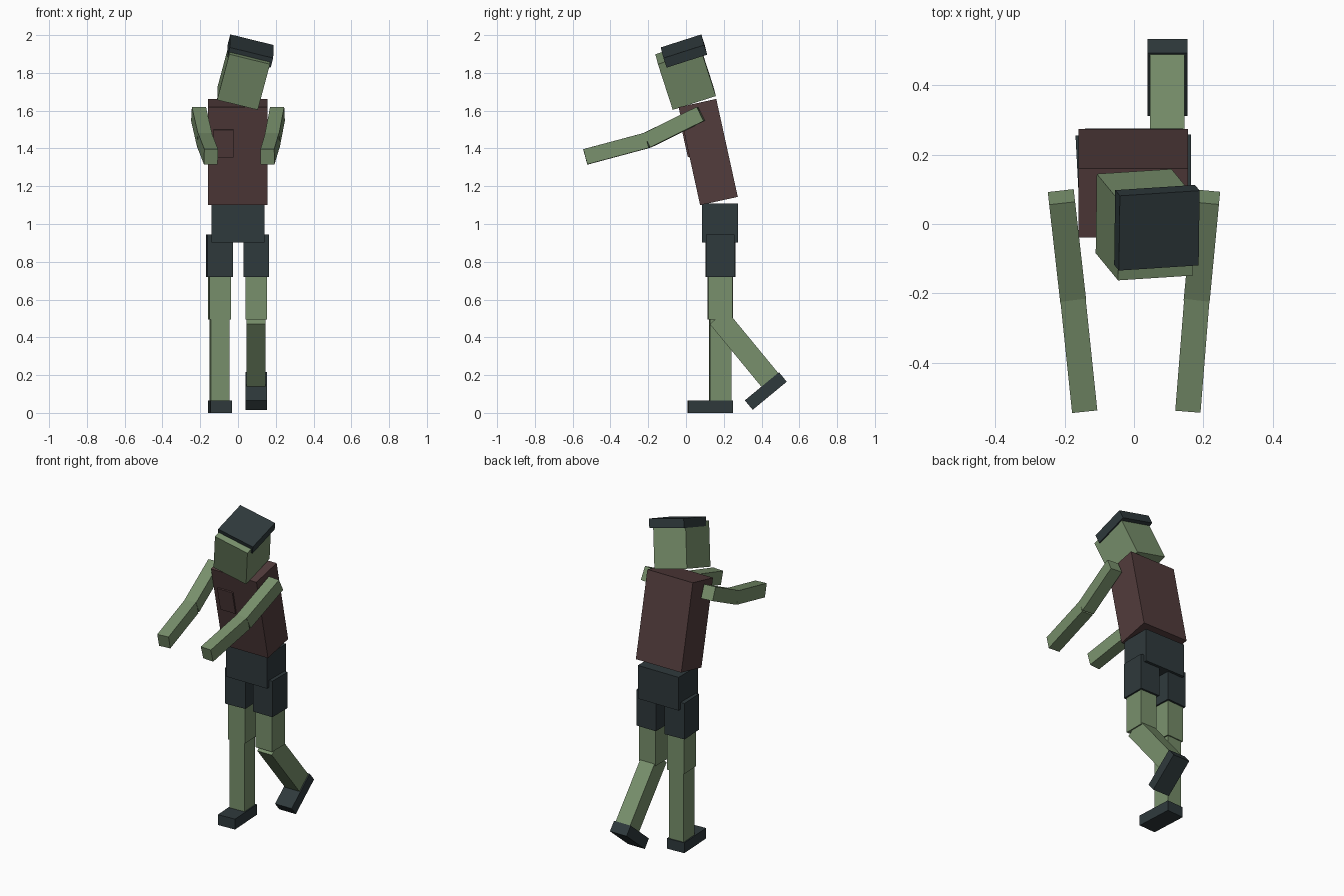
import bpy
from math import radians
from mathutils import Matrix, Vector

if "Cube" in bpy.data.objects:
    bpy.data.objects.remove(bpy.data.objects["Cube"])


def material(name, rgb):
    m = bpy.data.materials.new(name)
    m.diffuse_color = (*rgb, 1)
    m.use_nodes = True
    m.node_tree.nodes["Principled BSDF"].inputs["Base Color"].default_value = m.diffuse_color
    return m


SKIN = material("moss green skin", (0.19, 0.28, 0.15))
SHIRT = material("dull maroon shirt", (0.085, 0.045, 0.045))
CLOTH = material("dark slate cloth", (0.028, 0.041, 0.045))


def box(name, size, centre, mat, frame=None):
    """Flat box of the given size; frame places its local space in the world."""
    bpy.ops.mesh.primitive_cube_add(size=1)
    ob = bpy.context.object
    ob.name = ob.data.name = name
    ob.data.transform(Matrix.Translation(centre) @ Matrix.Diagonal((*size, 1)))
    ob.matrix_world = frame or Matrix()
    ob.data.materials.append(mat)
    return ob


def axes(x, y, origin):
    """Frame from approximate x and y directions."""
    x = Vector(x).normalized()
    z = x.cross(Vector(y)).normalized()
    m = Matrix((x, z.cross(x), z)).transposed().to_4x4()
    m.translation = origin
    return m


def bar(name, a, b, width, height, mat):
    """Square limb running from a to b."""
    a, b = Vector(a), Vector(b)
    y = (a - b).normalized()
    x = y.cross(Vector((0, 0, 1))).normalized()
    box(name, (width, (a - b).length, height), (0, 0, 0), mat,
        axes(x, y, (a + b) / 2))


# Torso leaning forward, with a thin breast pocket
lean = Matrix.Translation((0, 0.1175, 1.381)) @ Matrix.Rotation(radians(12.4), 4, "X")
box("torso", (0.315, 0.204, 0.531), (-0.002, 0, 0), SHIRT, lean)
box("shirt_pocket", (0.105, 0.009, 0.148), (-0.077, -0.1065, 0.07), SHIRT, lean)

# Hips
box("hips", (0.282, 0.19, 0.208), (0, 0.18, 1.005), CLOTH)

# Legs: the left one turns in slightly, the right one bends at the knee
for side, cx, turn, bend in (("left", -0.097, 3, 0), ("right", 0.096, 0, 39.5)):
    leg = Matrix.Translation((cx, 0.182, 0)) @ Matrix.Rotation(radians(turn), 4, "Z")
    box(side + "_shorts_leg", (0.135, 0.152, 0.225), (0, 0, 0.8325), CLOTH, leg)
    box(side + "_thigh", (0.115, 0.128, 0.25), (0, 0, 0.62), SKIN, leg)
    knee_y, knee_z = (-0.012, 0.507) if bend else (0, 0.495)
    knee = (leg @ Matrix.Translation((0, knee_y, knee_z))
            @ Matrix.Rotation(radians(bend), 4, "X"))
    box(side + "_shin", (0.1, 0.115, 0.435), (0, 0, -0.2175), SKIN, knee)
    box(side + "_shoe", (0.115, 0.234, 0.065), (0, -0.054, -0.4625), CLOTH, knee)

# Outstretched arms
for side, s, elbow_x, hand_x in (("left", -1, 0.177, 0.143), ("right", 1, 0.182, 0.156)):
    elbow = Vector((s * elbow_x, -0.205, 1.443))
    bar(side + "_upper_arm", (s * 0.209, 0.078, 1.583), elbow, 0.075, 0.083, SKIN)
    bar(side + "_forearm", elbow, (s * hand_x, -0.53, 1.356), 0.073, 0.083, SKIN)

# Tilted head with a flat cap of hair set towards the back
tilt = axes((0.97, 0.063, -0.238), (-0.02, 0.95, 0.313), (0.031, -0.002, 1.788))
box("head", (0.222, 0.24, 0.262), (0, 0, 0), SKIN, tilt)
box("hair_cap", (0.237, 0.226, 0.055), (0.003, 0.031, 0.129), CLOTH, tilt)
